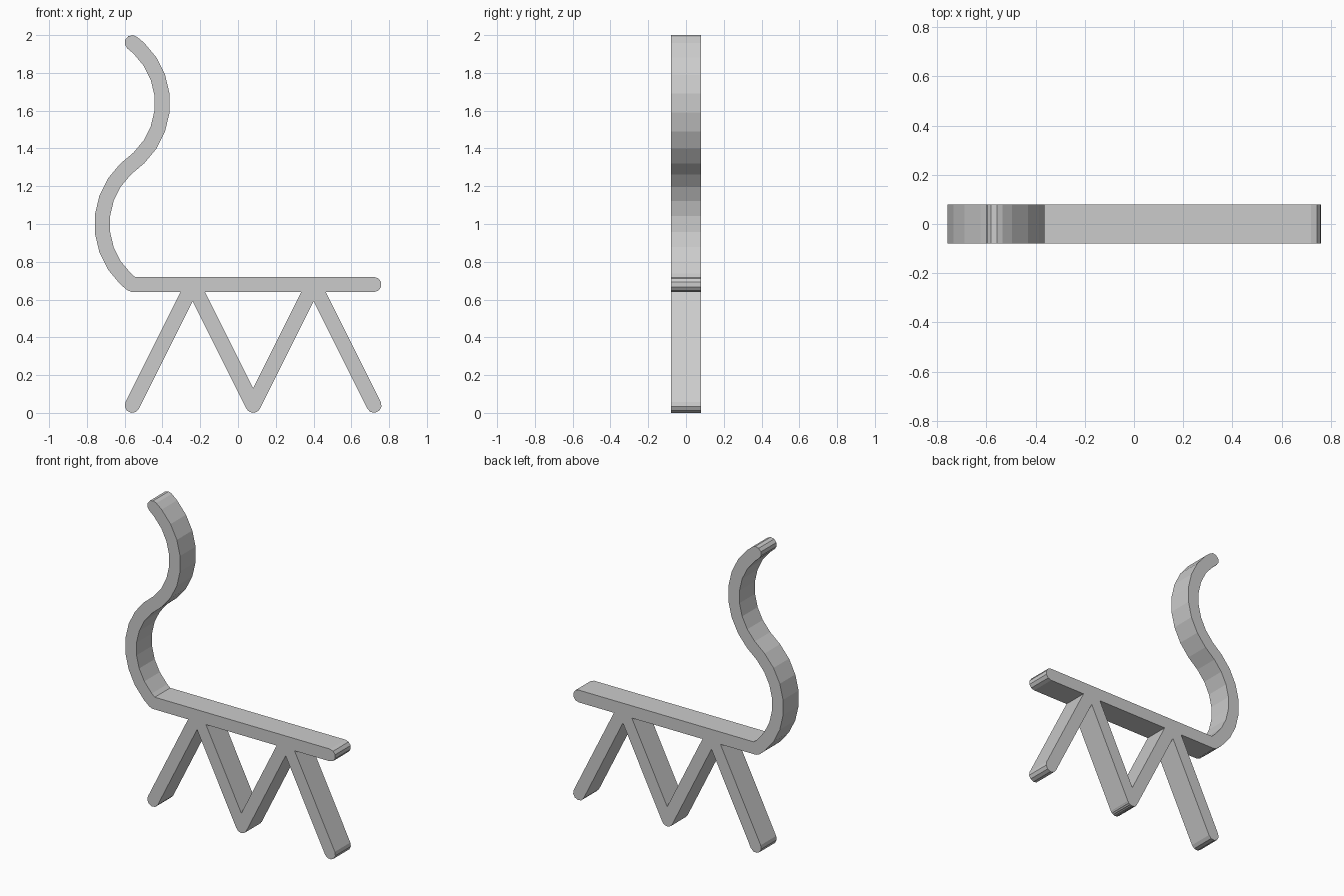
import bpy, bmesh, math
from mathutils import Vector

RADIUS = 0.04       # half thickness of every bar
HALF_DEPTH = 0.08   # half depth along y
CAP_STEPS = 5

old = bpy.data.objects.get("Cube")
if old:
    bpy.data.objects.remove(old, do_unlink=True)

# One plain grey for the whole chair
grey = bpy.data.materials.new("plain_grey")
grey.use_nodes = True
color = (0.6, 0.6, 0.6, 1)
grey.diffuse_color = color
grey.node_tree.nodes["Principled BSDF"].inputs["Base Color"].default_value = color


def left_of(d):
    return Vector((-d.y, d.x))


def cap(center, direction):
    """Half circle around an end, from its right side to its left side."""
    side = left_of(direction)
    angles = [math.pi * i / CAP_STEPS for i in range(CAP_STEPS + 1)]
    return [center + RADIUS * (direction * math.sin(a) - side * math.cos(a)) for a in angles]


def bar(name, path, round_end=True):
    """Extrude a thick stroke along a path in the xz plane."""
    pts = [Vector(p) for p in path]
    dirs = [(b - a).normalized() for a, b in zip(pts, pts[1:])]
    offsets = []
    for d0, d1 in zip(dirs, dirs[1:]):
        normal = left_of((d0 + d1).normalized())
        offsets.append(normal * RADIUS / normal.dot(left_of(d0)))
    inner = pts[1:-1]
    outline = cap(pts[0], -dirs[0])
    outline += [p - o for p, o in zip(inner, offsets)]
    if round_end:
        outline += cap(pts[-1], dirs[-1])
    else:
        side = left_of(dirs[-1]) * RADIUS
        outline += [pts[-1] - side, pts[-1] + side]
    outline += [p + o for p, o in reversed(list(zip(inner, offsets)))]

    bm = bmesh.new()
    face = bm.faces.new([bm.verts.new((p.x, -HALF_DEPTH, p.y)) for p in outline])
    grown = bmesh.ops.extrude_face_region(bm, geom=[face], use_keep_orig=True)
    moved = [v for v in grown["geom"] if isinstance(v, bmesh.types.BMVert)]
    bmesh.ops.translate(bm, verts=moved, vec=(0, 2 * HALF_DEPTH, 0))
    bmesh.ops.recalc_face_normals(bm, faces=bm.faces[:])
    mesh = bpy.data.meshes.new(name)
    bm.to_mesh(mesh)
    bm.free()
    mesh.materials.append(grey)
    obj = bpy.data.objects.new(name, mesh)
    bpy.context.collection.objects.link(obj)


# Curved backrest: two equal arcs bending opposite ways
BEND = 0.4
half_angle = math.asin(0.8)
step = half_angle / 4
angles = [-half_angle] + [step * (i + 0.5) for i in range(-4, 4)] + [half_angle]
lower = [(-0.32 - BEND * math.cos(a), 1.0 + BEND * math.sin(a)) for a in angles]
upper = [(-0.8 + BEND * math.cos(a), 1.64 + BEND * math.sin(a)) for a in angles]
bar("backrest", lower + upper[1:])

# Seat
bar("seat", [(-0.56, 0.68), (0.72, 0.68)])

# Zigzag legs, each rising from a rounded foot into the seat
legs = [("outer_right_leg", -0.56, -0.24), ("inner_right_leg", 0.08, -0.24),
        ("inner_left_leg", 0.08, 0.4), ("outer_left_leg", 0.72, 0.4)]
for name, foot, top in legs:
    bar(name, [(foot, 0.04), (top, 0.68)], round_end=False)
